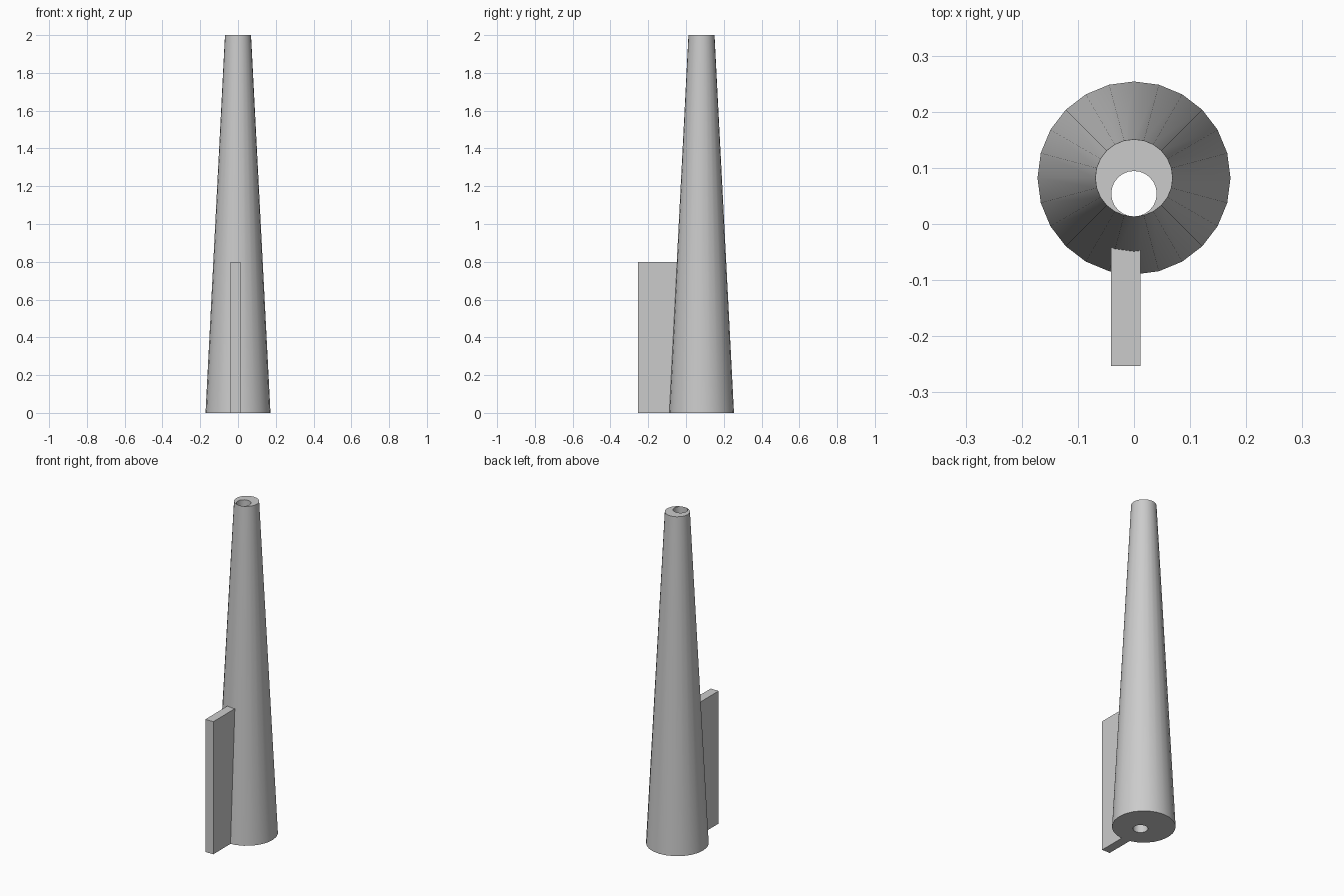
import bpy, bmesh
from math import cos, sin, tau

cube = bpy.data.objects.get("Cube")
if cube:
    bpy.data.objects.remove(cube)

SIDES = 24

grey = bpy.data.materials.new("light grey")
grey.use_nodes = True
colour = (0.6, 0.6, 0.6, 1)
grey.diffuse_color = colour
grey.node_tree.nodes["Principled BSDF"].inputs["Base Color"].default_value = colour


def finish(name, bm):
    bmesh.ops.recalc_face_normals(bm, faces=bm.faces)
    mesh = bpy.data.meshes.new(name)
    bm.to_mesh(mesh)
    bm.free()
    mesh.materials.append(grey)
    obj = bpy.data.objects.new(name, mesh)
    bpy.context.collection.objects.link(obj)
    return obj


def ring(bm, radius, y, z):
    angles = [tau * i / SIDES for i in range(SIDES)]
    return [bm.verts.new((radius * cos(a), y + radius * sin(a), z)) for a in angles]


# Tapered tower with an off-centre straight bore running through it
bm = bmesh.new()
rings = [ring(bm, 0.172, 0.082, 0), ring(bm, 0.069, 0.082, 2),
         ring(bm, 0.0405, 0.054, 2), ring(bm, 0.0405, 0.054, 0)]
for a, b in zip(rings, rings[1:] + rings[:1]):
    for i in range(SIDES):
        j = (i + 1) % SIDES
        bm.faces.new((a[i], a[j], b[j], b[i]))
tower = finish("tapered_tower", bm)
bpy.ops.object.select_all(action='DESELECT')
tower.select_set(True)
bpy.context.view_layer.objects.active = tower
bpy.ops.object.shade_smooth_by_angle(angle=0.6)

# Upright fin on the front, its back edge sunk into the tower wall
bm = bmesh.new()
bmesh.ops.create_cube(bm, size=1)
x0, x1, y0, y1, height = -0.041, 0.012, -0.253, 0.0, 0.8
for v in bm.verts:
    v.co = (x1 if v.co.x > 0 else x0,
            y1 if v.co.y > 0 else y0,
            height if v.co.z > 0 else 0)
finish("front_fin", bm)
